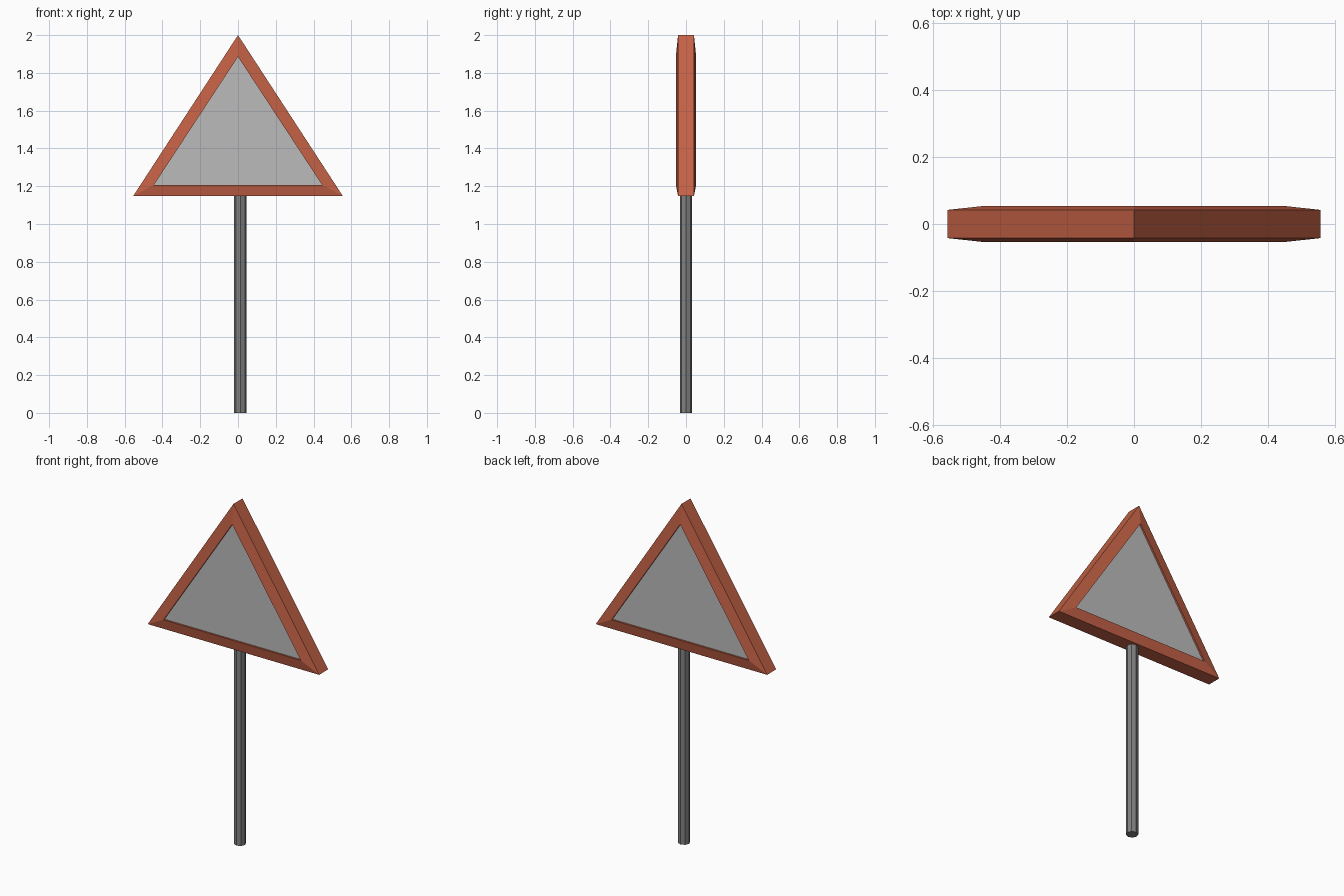
import bpy, bmesh, math

if "Cube" in bpy.data.objects:
    bpy.data.objects.remove(bpy.data.objects["Cube"])


def material(name, color):
    m = bpy.data.materials.new(name)
    m.diffuse_color = color
    m.use_nodes = True
    m.node_tree.nodes["Principled BSDF"].inputs["Base Color"].default_value = m.diffuse_color
    return m


def new_object(name, bm, mat):
    bmesh.ops.recalc_face_normals(bm, faces=bm.faces[:])
    mesh = bpy.data.meshes.new(name)
    bm.to_mesh(mesh)
    bm.free()
    mesh.materials.append(mat)
    ob = bpy.data.objects.new(name, mesh)
    bpy.context.collection.objects.link(ob)
    return ob


def triangle(bm, outline, y):
    return [bm.verts.new((x, y, z)) for x, z in outline]


OUTER = [(-0.555, 1.148), (0.555, 1.148), (0, 2.0)]
INNER = [(-0.445, 1.207), (0.445, 1.207), (0, 1.885)]
RIM_Y, LIP_Y, PANEL_Y = 0.042, 0.054, 0.044

red = material("red_frame", (0.55, 0.12, 0.06, 1))
grey = material("sign_grey", (0.5, 0.5, 0.5, 1))
dark = material("pole_grey", (0.22, 0.22, 0.22, 1))

# Frame: closed loop of triangular rings, panel recess to recess around the rim
bm = bmesh.new()
rings = [triangle(bm, o, y) for o, y in (
    (INNER, -PANEL_Y), (INNER, -LIP_Y), (OUTER, -RIM_Y),
    (OUTER, RIM_Y), (INNER, LIP_Y), (INNER, PANEL_Y))]
for a, b in zip(rings, rings[1:]):
    for i in range(3):
        j = (i + 1) % 3
        bm.faces.new((a[i], a[j], b[j], b[i]))
# temporary caps make the outward direction unambiguous
caps = [bm.faces.new(rings[0]), bm.faces.new(rings[-1])]
bmesh.ops.recalc_face_normals(bm, faces=bm.faces[:])
bmesh.ops.delete(bm, geom=caps, context='FACES_ONLY')
new_object("sign_frame", bm, red)

# Recessed panels, front and back
bm = bmesh.new()
front, back = triangle(bm, INNER, -PANEL_Y), triangle(bm, INNER, PANEL_Y)
bm.faces.new(front)
bm.faces.new(back[::-1])
mesh = bpy.data.meshes.new("sign_panels")
bm.to_mesh(mesh)
bm.free()
mesh.materials.append(grey)
bpy.context.collection.objects.link(bpy.data.objects.new("sign_panels", mesh))

# Eight-sided pole, slightly off centre
bpy.ops.mesh.primitive_cylinder_add(vertices=8, radius=0.033, depth=1.15,
                                    location=(0.013, 0, 0.575))
pole = bpy.context.object
pole.name = "pole"
pole.data.materials.append(dark)
